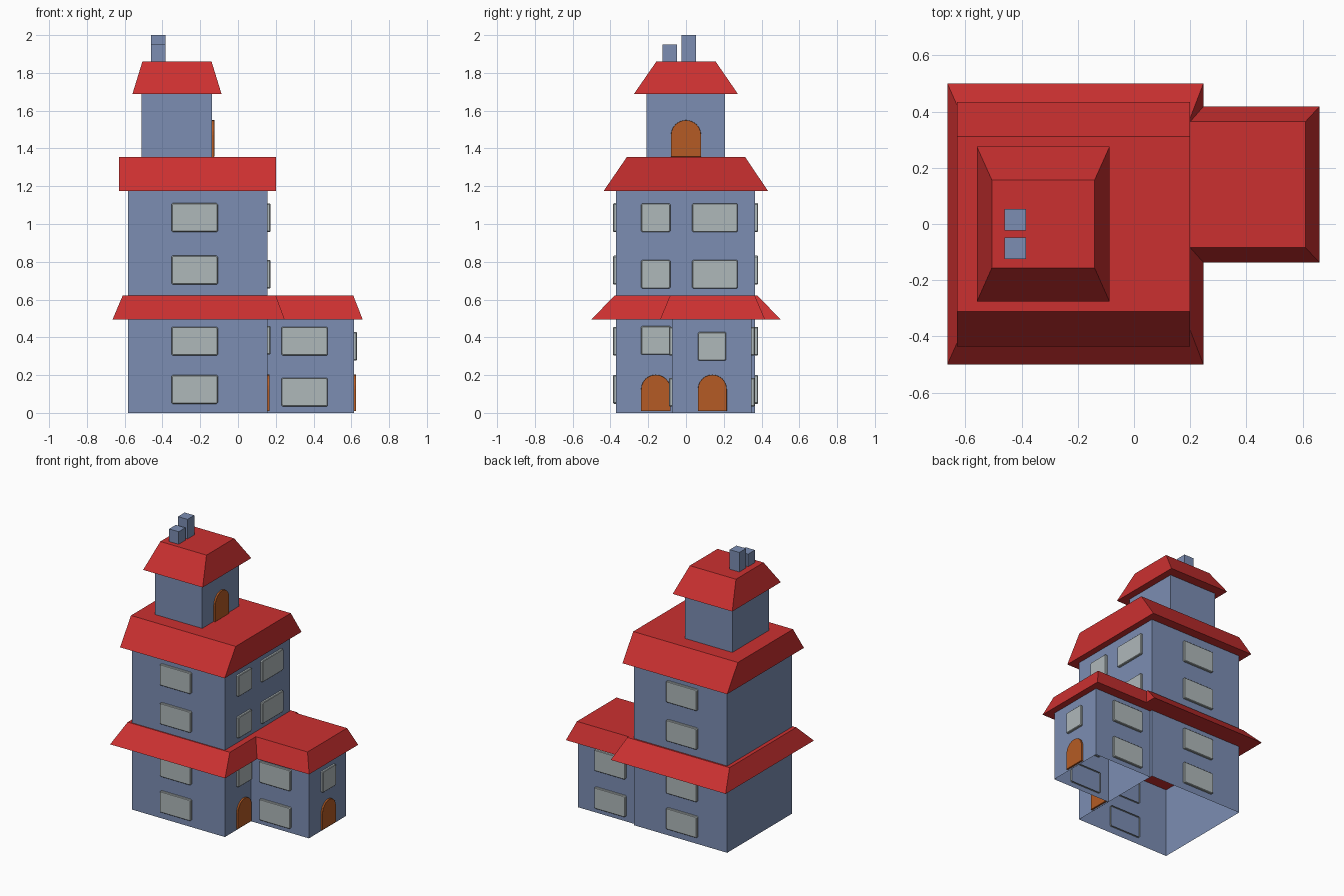
import bpy, bmesh, math

if "Cube" in bpy.data.objects:
    bpy.data.objects.remove(bpy.data.objects["Cube"])


def material(name, rgb):
    m = bpy.data.materials.new(name)
    m.diffuse_color = (*rgb, 1)
    m.use_nodes = True
    m.node_tree.nodes["Principled BSDF"].inputs["Base Color"].default_value = m.diffuse_color
    return m


BLUE = material("slate blue wall", (0.20, 0.27, 0.45))
RED = material("red roof", (0.60, 0.030, 0.030))
GREY = material("grey window", (0.43, 0.48, 0.49))
ORANGE = material("orange door", (0.46, 0.105, 0.018))


def finish(name, bm, mat):
    bmesh.ops.recalc_face_normals(bm, faces=bm.faces)
    me = bpy.data.meshes.new(name)
    bm.to_mesh(me)
    bm.free()
    me.materials.append(mat)
    ob = bpy.data.objects.new(name, me)
    bpy.context.collection.objects.link(ob)
    return ob


def frustum(name, mat, bottom, top, z0, z1, skip=()):
    """Block between two rectangles (x0, x1, y0, y1); skip leaves faces open."""
    bm = bmesh.new()
    rings = []
    for (x0, x1, y0, y1), z in ((bottom, z0), (top, z1)):
        rings.append([bm.verts.new((x, y, z))
                      for x, y in ((x0, y0), (x1, y0), (x1, y1), (x0, y1))])
    lo, hi = rings
    if "bottom" not in skip:
        bm.faces.new(lo[::-1])
    if "top" not in skip:
        bm.faces.new(hi)
    for i, side in enumerate(("front", "right", "back", "left")):
        if side not in skip:
            j = (i + 1) % 4
            bm.faces.new((lo[i], lo[j], hi[j], hi[i]))
    return finish(name, bm, mat)


def plate(name, mat, side, wall, outline, depth, inset):
    """Outline (u, z) standing out of a wall, with a bevelled front and open back."""
    us = [p[0] for p in outline]
    zs = [p[1] for p in outline]
    cu, cz = (min(us) + max(us)) / 2, (min(zs) + max(zs)) / 2
    hu, hz = max(us) - cu, max(zs) - cz
    bm = bmesh.new()
    rings = []
    for d, s in ((-0.012, 0), (depth - inset, 0), (depth, inset)):
        ring = []
        for u, z in outline:
            u = cu + (u - cu) * (1 - s / hu)
            z = cz + (z - cz) * (1 - s / hz)
            co = {"front": (u, wall - d, z), "back": (u, wall + d, z),
                  "right": (wall + d, u, z)}[side]
            ring.append(bm.verts.new(co))
        rings.append(ring)
    n = len(outline)
    for a, b in zip(rings, rings[1:]):
        for i in range(n):
            bm.faces.new((a[i], a[(i + 1) % n], b[(i + 1) % n], b[i]))
    bm.faces.new(rings[-1])
    finish(name, bm, mat)


def window(name, side, wall, u0, u1, z0, z1, c=0.006):
    pts = [(u0 + c, z0), (u1 - c, z0), (u1, z0 + c), (u1, z1 - c),
           (u1 - c, z1), (u0 + c, z1), (u0, z1 - c), (u0, z0 + c)]
    plate(name, GREY, side, wall, pts, 0.016, 0.004)


def door(name, wall, u0, u1, z0, z1):
    r, cu = (u1 - u0) / 2, (u0 + u1) / 2
    arch = [(cu + r * math.cos(math.pi * i / 12), z1 - r + r * math.sin(math.pi * i / 12))
            for i in range(13)]
    plate(name, ORANGE, "right", wall, [(u0, z0), (u1, z0)] + arch, 0.012, 0.001)


# Walls, open at the ground
main = (-0.583, 0.155, -0.37, 0.366)
wing = (0.155, 0.614, -0.074, 0.348)
tower = (-0.512, -0.137, -0.21, 0.206)
frustum("main_walls", BLUE, main, main, 0, 1.18, ("bottom", "top"))
frustum("wing_walls", BLUE, wing, wing, 0, 0.50, ("bottom", "top", "left"))
frustum("tower_walls", BLUE, tower, tower, 1.35, 1.695, ("bottom", "top"))

# Roofs
frustum("lower_roof", RED, (-0.664, 0.247, -0.50, 0.50), (-0.61, 0.20, -0.378, 0.378), 0.495, 0.622)
frustum("wing_roof", RED, (0.247, 0.66, -0.137, 0.418), (0.20, 0.61, -0.084, 0.364),
        0.495, 0.622, ("left",))
frustum("upper_roof", RED, (-0.63, 0.20, -0.436, 0.434), (-0.63, 0.20, -0.312, 0.312), 1.175, 1.356)
frustum("tower_roof", RED, (-0.559, -0.087, -0.276, 0.275), (-0.506, -0.14, -0.157, 0.157), 1.688, 1.86)

# Chimneys
for name, y0, y1, z in (("tall_chimney", -0.023, 0.053, 2.0), ("short_chimney", -0.124, -0.048, 1.95)):
    rect = (-0.46, -0.384, y0, y1)
    frustum(name, BLUE, rect, rect, 1.855, z)

# Front and back windows
for side, main_y, wing_y in (("front", main[2], wing[2]), ("back", main[3], wing[3])):
    for i, z in enumerate((0.048, 0.304, 0.68, 0.958)):
        window(f"main_{side}_window_{i + 1}", side, main_y, -0.352, -0.107, z, z + 0.152)
    for i, z in enumerate((0.034, 0.304)):
        window(f"wing_{side}_window_{i + 1}", side, wing_y, 0.23, 0.475, z, z + 0.152)

# Right-hand windows
window("entrance_window", "right", main[1], -0.238, -0.081, 0.308, 0.46)
window("wing_end_window", "right", wing[1], 0.063, 0.213, 0.277, 0.428)
for i, z in enumerate((0.658, 0.957)):
    window(f"narrow_right_window_{i + 1}", "right", main[1], -0.238, -0.083, z, z + 0.152)
    window(f"wide_right_window_{i + 1}", "right", main[1], 0.033, 0.273, z, z + 0.152)

# Arched doors
door("main_door", main[1], -0.238, -0.082, 0.01, 0.202)
door("wing_door", wing[1], 0.063, 0.216, 0.01, 0.202)
door("tower_door", tower[1], -0.08, 0.08, 1.356, 1.55)
